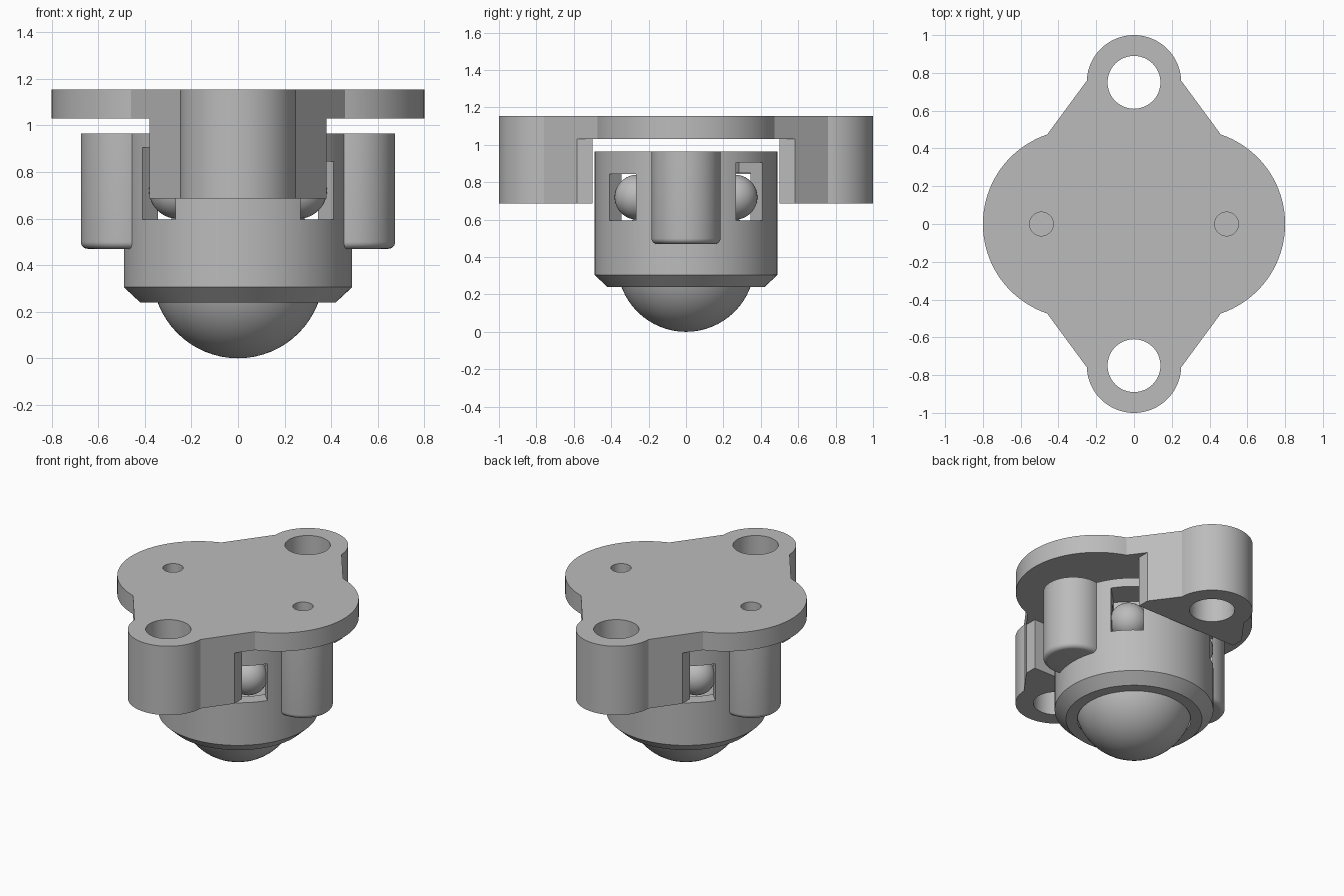
import bpy, bmesh, math
from mathutils import Matrix

cube = bpy.data.objects.get("Cube")
if cube:
    bpy.data.objects.remove(cube, do_unlink=True)

grey = bpy.data.materials.new("plain grey")
grey.use_nodes = True
grey.diffuse_color = (0.5, 0.5, 0.5, 1)
grey.node_tree.nodes["Principled BSDF"].inputs["Base Color"].default_value = (0.5, 0.5, 0.5, 1)


def finish(name, bm):
    bmesh.ops.recalc_face_normals(bm, faces=bm.faces)
    mesh = bpy.data.meshes.new(name)
    bm.to_mesh(mesh)
    bm.free()
    obj = bpy.data.objects.new(name, mesh)
    bpy.context.collection.objects.link(obj)
    mesh.materials.append(grey)
    return obj


def prism(name, outline, z0, z1):
    bm = bmesh.new()
    face = bm.faces.new([bm.verts.new((x, y, z0)) for x, y in outline])
    ext = bmesh.ops.extrude_face_region(bm, geom=[face])
    for v in ext["geom"]:
        if isinstance(v, bmesh.types.BMVert):
            v.co.z = z1
    return finish(name, bm)


def lathe(name, profile, x=0, y=0, steps=96):
    bm = bmesh.new()
    verts = [bm.verts.new((r, 0, z)) for r, z in profile]
    edges = [bm.edges.new(pair) for pair in zip(verts, verts[1:])]
    bmesh.ops.spin(bm, geom=verts + edges, cent=(0, 0, 0), axis=(0, 0, 1),
                   angle=math.tau, steps=steps, use_duplicate=False)
    bmesh.ops.remove_doubles(bm, verts=bm.verts, dist=0.0001)
    bmesh.ops.translate(bm, verts=bm.verts, vec=(x, y, 0))
    return finish(name, bm)


def rod(name, x, y, r, z0, z1):
    return lathe(name, [(0, z0), (r, z0), (r, z1), (0, z1)], x, y, 48)


def box(name, x0, x1, y0, y1, z0, z1, turn=0):
    obj = prism(name, [(x0, y0), (x1, y0), (x1, y1), (x0, y1)], z0, z1)
    obj.data.transform(Matrix.Rotation(math.radians(turn), 4, "Z"))
    return obj


def ball(name, r, x, y, z):
    bm = bmesh.new()
    bmesh.ops.create_uvsphere(bm, u_segments=64, v_segments=32, radius=r,
                              matrix=Matrix.Translation((x, y, z)))
    return finish(name, bm)


def combine(obj, other, operation):
    mod = obj.modifiers.new("bool", "BOOLEAN")
    mod.operation, mod.object, mod.solver = operation, other, "EXACT"
    bpy.context.view_layer.objects.active = obj
    bpy.ops.object.modifier_apply(modifier=mod.name)
    bpy.data.objects.remove(other, do_unlink=True)


def arc(cx, cy, r, start, end, n):
    angles = [math.radians(start + (end - start) * i / n) for i in range(n + 1)]
    return [(cx + r * math.cos(a), cy + r * math.sin(a)) for a in angles]


# Mounting plate with two deep ears
outline = (arc(0.3, 0, 0.5, -71.4, 71.4, 40) + arc(0, 0.75, 0.25, 2, 178, 40)
           + arc(-0.3, 0, 0.5, 108.6, 251.4, 40) + arc(0, -0.75, 0.25, 182, 358, 40))
plate = prism("mounting_plate", outline, 0.685, 1.155)
combine(plate, box("cut", -1, 1, -0.5, 0.5, 0.5, 1.03), "DIFFERENCE")
for s in (-1, 1):
    x0, x1 = sorted((s * 0.38, s))
    combine(plate, box("cut", x0, x1, -0.9, 0.9, 0.5, 1.03), "DIFFERENCE")
    combine(plate, rod("cut", 0, s * 0.75, 0.14, 0.5, 1.3), "DIFFERENCE")
    combine(plate, rod("cut", s * 0.49, 0, 0.063, 0.9, 1.3), "DIFFERENCE")

# Ball housing with side posts, hollow inside
housing = lathe("ball_housing", [(0, 0.24), (0.42, 0.24), (0.49, 0.305), (0.49, 0.965), (0, 0.965)])
post_profile = [(0, 0.47)] + [(x, z) for x, z in arc(0.155, 0.5, 0.03, -90, 0, 6)] + [(0.185, 0.965), (0, 0.965)]
for s in (-1, 1):
    combine(housing, lathe("post", post_profile, s * 0.49, 0, 64), "UNION")
combine(housing, lathe("cavity", [(0, 0.2), (0.35, 0.2), (0.35, 0.24), (0.4, 0.33),
                                  (0.4, 0.85), (0, 0.85)]), "DIFFERENCE")

# Diagonal windows, each with a bearing ball
bearings = []
for turn, top in ((45, 0.905), (135, 0.845), (225, 0.905), (315, 0.845)):
    combine(housing, box("window", 0.3, 0.6, -0.1, 0.1, 0.595, top, turn), "DIFFERENCE")
    a = math.radians(turn)
    bearings.append(ball("bearing_ball", 0.12, 0.37 * math.cos(a), 0.37 * math.sin(a), 0.72))

# Rolling ball
roller = ball("rolling_ball", 0.368, 0, 0, 0.368)

for obj in [plate, housing, roller] + bearings:
    bpy.ops.object.select_all(action="DESELECT")
    obj.select_set(True)
    bpy.context.view_layer.objects.active = obj
    bpy.ops.object.shade_smooth_by_angle(angle=math.radians(30))
